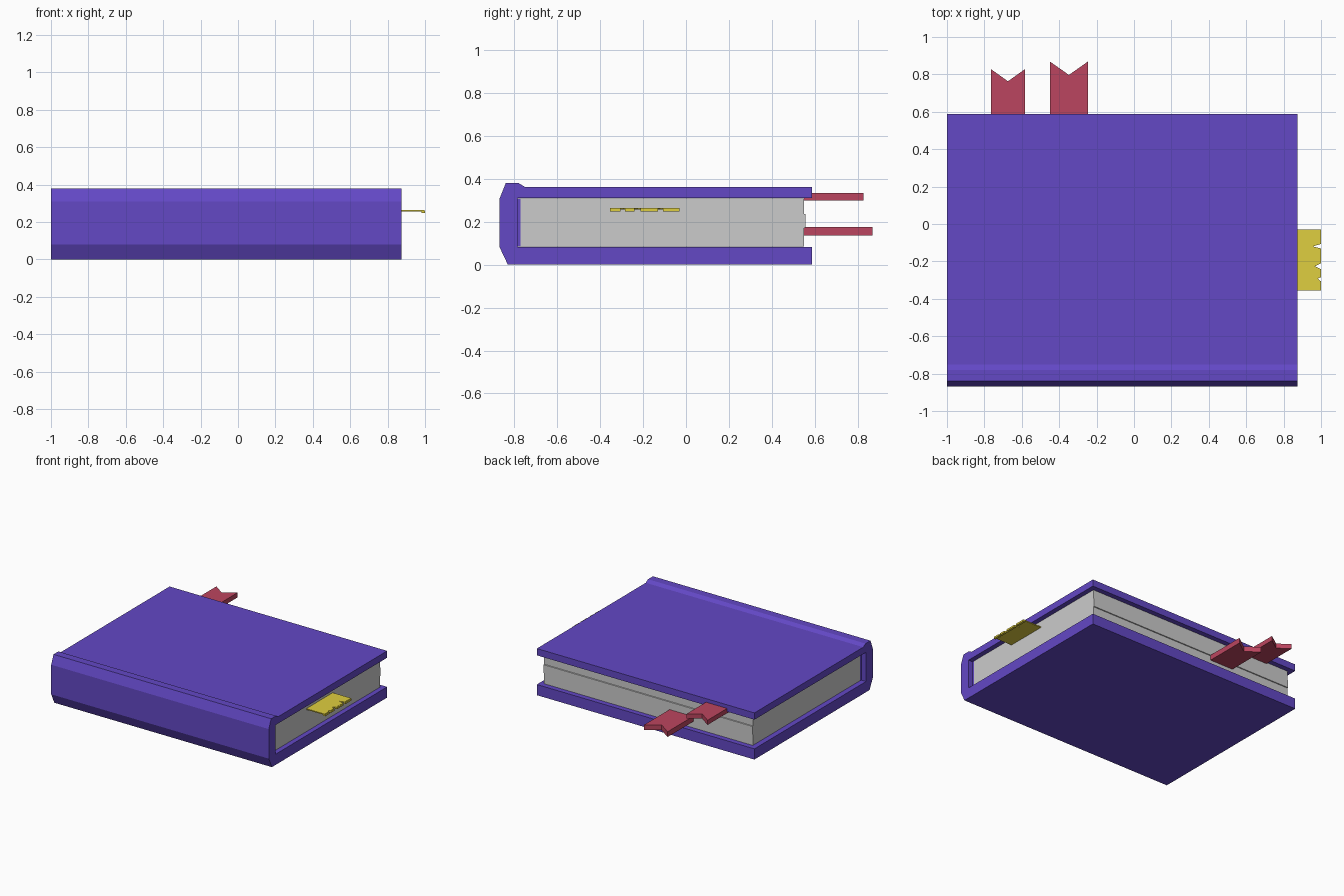
import bpy
import bmesh

if "Cube" in bpy.data.objects:
    bpy.data.objects.remove(bpy.data.objects["Cube"])


def material(name, rgb):
    m = bpy.data.materials.new(name)
    m.diffuse_color = (*rgb, 1)
    m.use_nodes = True
    m.node_tree.nodes["Principled BSDF"].inputs["Base Color"].default_value = m.diffuse_color
    return m


def prism(name, outline, lo, hi, axis, mat=None):
    """Extrude a 2D outline: axis 'x' takes (y, z) points, axis 'z' takes (x, y)."""
    bm = bmesh.new()
    place = (lambda a, b: (lo, a, b)) if axis == 'x' else (lambda a, b: (a, b, lo))
    face = bm.faces.new([bm.verts.new(place(a, b)) for a, b in outline])
    new = bmesh.ops.extrude_face_region(bm, geom=[face], use_keep_orig=True)["geom"]
    d = hi - lo
    bmesh.ops.translate(bm, vec=(d, 0, 0) if axis == 'x' else (0, 0, d),
                        verts=[v for v in new if isinstance(v, bmesh.types.BMVert)])
    bmesh.ops.recalc_face_normals(bm, faces=bm.faces)
    me = bpy.data.meshes.new(name)
    bm.to_mesh(me)
    bm.free()
    ob = bpy.data.objects.new(name, me)
    bpy.context.collection.objects.link(ob)
    if mat:
        me.materials.append(mat)
    return ob


def rect(a0, a1, b0, b1):
    return [(a0, b0), (a1, b0), (a1, b1), (a0, b1)]


purple = material("cover_purple", (0.125, 0.065, 0.56))
red = material("ribbon_red", (0.50, 0.06, 0.115))
yellow = material("tab_yellow", (0.74, 0.62, 0.05))

# Cover: one C-shaped section with a faceted spine and raised hinge
prism("cover", [(0.587, 0), (-0.83, 0), (-0.868, 0.08), (-0.868, 0.31),
                (-0.84, 0.38), (-0.78, 0.38), (-0.752, 0.363), (0.587, 0.363),
                (0.587, 0.31), (-0.785, 0.31), (-0.785, 0.083), (0.587, 0.083)],
      -1, 0.873, 'x', purple)

# Binding strip between spine and pages
prism("binding_strip", rect(-0.785, -0.77, 0.085, 0.308), -0.96, 0.837, 'x', purple)

# Page block with a slightly uneven fore edge
prism("pages", [(-0.77, 0.085), (0.55, 0.085), (0.55, 0.17), (0.556, 0.172),
                (0.556, 0.235), (0.55, 0.237), (0.55, 0.308), (-0.77, 0.308)],
      -0.96, 0.837, 'x')

# Swallow-tailed ribbon bookmarks
for name, x0, x1, tip, notch, z0, z1 in (
        ("ribbon_lower", -0.449, -0.247, 0.868, 0.797, 0.135, 0.176),
        ("ribbon_upper", -0.765, -0.583, 0.828, 0.763, 0.298, 0.335)):
    prism(name, [(x0, 0.55), (x1, 0.55), (x1, tip), ((x0 + x1) / 2, notch), (x0, tip)],
          z0, z1, 'z', red)

# Paper tab with a torn outer edge
prism("paper_tab", [(0.80, -0.355), (0.995, -0.355), (0.995, -0.305), (0.982, -0.292),
                    (0.995, -0.285), (0.995, -0.24), (0.968, -0.226), (0.995, -0.212),
                    (0.995, -0.13), (0.955, -0.12), (0.995, -0.108), (0.995, -0.03),
                    (0.80, -0.03)], 0.256, 0.264, 'z', yellow)

# Folded-down lip on each torn flap
for i, (y0, y1) in enumerate(((-0.355, -0.305), (-0.285, -0.24),
                              (-0.212, -0.13), (-0.108, -0.03))):
    prism(f"tab_lip_{i + 1}", rect(0.982, 1.0, y0, y1), 0.248, 0.262, 'z', yellow)
